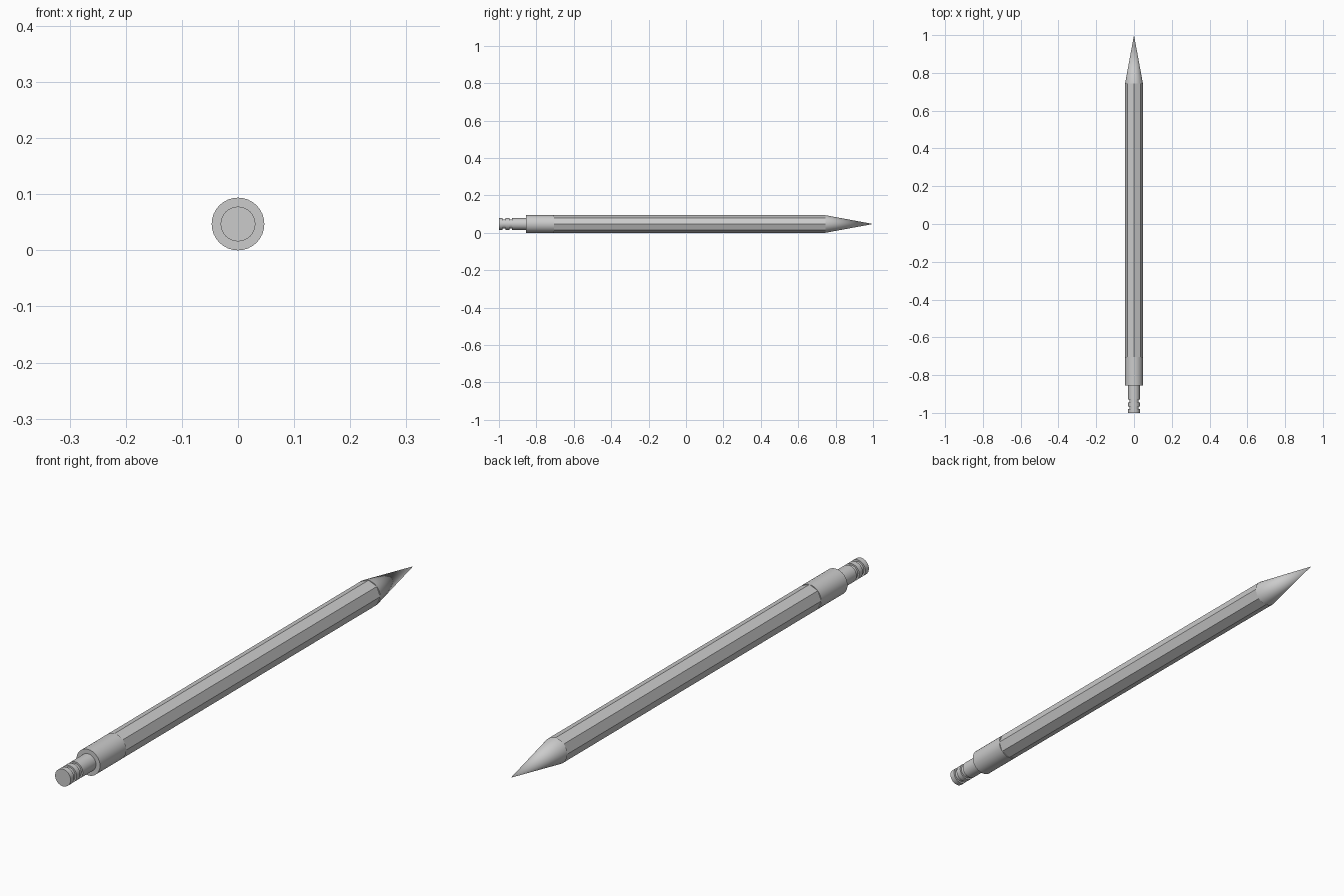
import bpy, bmesh, math

if "Cube" in bpy.data.objects:
    bpy.data.objects.remove(bpy.data.objects["Cube"])

R = 0.047       # barrel radius, also the axis height


def lathe(name, profile, sides, smooth=True):
    """Revolve (y, radius) points around the long axis; radius 0 makes a tip."""
    bm = bmesh.new()
    rings = []
    for y, r in profile:
        if r == 0:
            rings.append([bm.verts.new((0, y, R))])
        else:
            rings.append([bm.verts.new((r * math.sin(2 * math.pi * i / sides), y,
                                        R + r * math.cos(2 * math.pi * i / sides)))
                          for i in range(sides)])
    for a, b in zip(rings, rings[1:]):
        for i in range(sides):
            j = (i + 1) % sides
            if len(b) == 1:
                bm.faces.new((a[i], a[j], b[0]))
            else:
                bm.faces.new((a[i], a[j], b[j], b[i]))
    for ring in (rings[0], rings[-1]):
        if len(ring) > 2:
            bm.faces.new(ring)
    bmesh.ops.recalc_face_normals(bm, faces=bm.faces[:])
    mesh = bpy.data.meshes.new(name)
    bm.to_mesh(mesh)
    bm.free()
    ob = bpy.data.objects.new(name, mesh)
    bpy.context.collection.objects.link(ob)
    if smooth:
        bpy.context.view_layer.objects.active = ob
        ob.select_set(True)
        bpy.ops.object.shade_smooth_by_angle(angle=math.radians(30))
        ob.select_set(False)
    return ob


# faceted barrel
lathe("barrel", [(-0.705, R), (0.745, R)], 8, smooth=False)

# round conical point
lathe("point", [(0.745, R), (1.0, 0)], 32)

# round collar behind the barrel
lathe("collar", [(-0.855, R), (-0.705, R)], 32)

# push button with two grooves
r, g = 0.031, 0.025
lathe("button", [(-1.0, r), (-0.98, r), (-0.98, g), (-0.965, g), (-0.965, r),
                 (-0.945, r), (-0.945, g), (-0.93, g), (-0.93, r), (-0.855, r)], 32)
